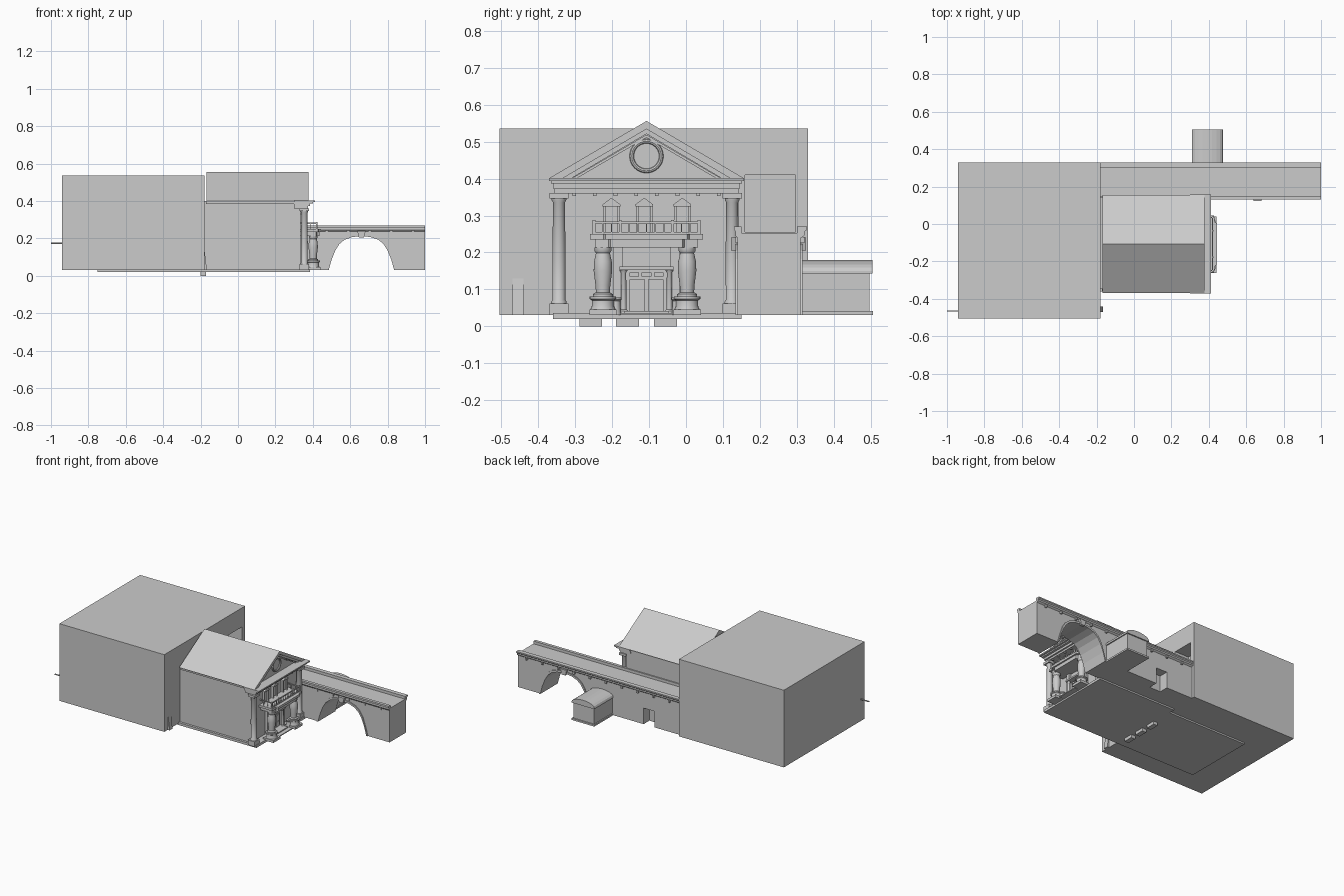
import bpy, bmesh, math
from mathutils import Vector

if "Cube" in bpy.data.objects:
    bpy.data.objects.remove(bpy.data.objects["Cube"])


def prism(name, pts, axis, a, b):
    """Extrude a 2D outline along an axis: x uses (y,z), y uses (x,z), z uses (x,y)."""
    def co(p, t):
        return {'x': (t, p[0], p[1]), 'y': (p[0], t, p[1]), 'z': (p[0], p[1], t)}[axis]
    bm = bmesh.new()
    lo = [bm.verts.new(co(p, a)) for p in pts]
    hi = [bm.verts.new(co(p, b)) for p in pts]
    bm.faces.new(lo)
    bm.faces.new(hi)
    n = len(pts)
    for i in range(n):
        bm.faces.new((lo[i], lo[(i + 1) % n], hi[(i + 1) % n], hi[i]))
    bmesh.ops.recalc_face_normals(bm, faces=bm.faces)
    me = bpy.data.meshes.new(name)
    bm.to_mesh(me)
    bm.free()
    ob = bpy.data.objects.new(name, me)
    bpy.context.collection.objects.link(ob)
    return ob


def box(name, x0, x1, y0, y1, z0, z1):
    return prism(name, [(x0, y0), (x1, y0), (x1, y1), (x0, y1)], 'z', z0, z1)


def smooth(ob):
    bpy.ops.object.select_all(action='DESELECT')
    ob.select_set(True)
    bpy.context.view_layer.objects.active = ob
    bpy.ops.object.shade_smooth_by_angle(angle=math.radians(35))


def lathe(name, x, y, prof, n=20):
    """Turn a (radius, z) profile around a vertical axis."""
    bm = bmesh.new()
    rings = [[bm.verts.new((x + r * math.cos(2 * math.pi * i / n),
                            y + r * math.sin(2 * math.pi * i / n), z)) for i in range(n)]
             for r, z in prof]
    for p, q in zip(rings, rings[1:]):
        for i in range(n):
            bm.faces.new((p[i], p[(i + 1) % n], q[(i + 1) % n], q[i]))
    bm.faces.new(rings[0])
    bm.faces.new(rings[-1])
    bmesh.ops.recalc_face_normals(bm, faces=bm.faces)
    me = bpy.data.meshes.new(name)
    bm.to_mesh(me)
    bm.free()
    ob = bpy.data.objects.new(name, me)
    bpy.context.collection.objects.link(ob)
    smooth(ob)
    return ob


def cut(ob, cutter):
    m = ob.modifiers.new("opening", 'BOOLEAN')
    m.operation = 'DIFFERENCE'
    m.solver = 'EXACT'
    m.object = cutter
    cutter.hide_render = True
    cutter.hide_set(True)


MID = -0.107  # centre line of the temple front

# Main hall block with the opening above the bridge deck
hall = box("main_hall", -.94, -.18, -.505, .33, .03, .535)
cut(hall, box("hall_opening_cutter", -.28, -.15, .16, .297, .255, .41))
box("hall_floor_plate", -.75, -.17, -.36, .11, .02, .032)
for y in (-.258, -.158, -.055):
    box("floor_block", -.2, -.17, y - .031, y + .031, 0, .032)
rod = lathe("wall_rod", 0, 0, [(.004, 0), (.004, .07)], 10)
rod.location, rod.rotation_euler = (-1, -.465, .173), (0, math.pi / 2, 0)
prism("corner_wedge", [(-.18, .03), (-.166, .03), (-.178, .13)], 'y', -.47, -.44)

# Temple body, eaves and roof
box("temple_body", -.18, .335, -.345, .142, .03, .4)
box("temple_base", -.18, .385, -.36, .15, .02, .036)
box("side_eaves", -.17, .34, -.358, .145, .385, .4)
prism("temple_roof", [(-.365, .4), (.153, .4), (MID, .548)], 'x', -.168, .35)


def chevron(name, half, top, drop, x1):
    b = .402
    k = half - drop * half / (top - b)
    prism(name, [(MID - half, b), (MID, top), (MID + half, b), (MID + k, b),
                 (MID, top - drop), (MID - k, b)], 'x', -.168 if x1 > .37 else .335, x1)


# Raking mouldings of the pediment
chevron("raking_cornice", .262, .556, .022, .378)
chevron("raking_inner_mould", .225, .535, .014, .367)
chevron("raking_thin_mould", .2, .519, .008, .36)

# Round window in the pediment
bpy.ops.mesh.primitive_torus_add(major_radius=.04, minor_radius=.006, major_segments=32,
                                 minor_segments=8, location=(.354, MID, .461),
                                 rotation=(0, math.pi / 2, 0))
ring = bpy.context.object
ring.name = "round_window_frame"
smooth(ring)

# Stepped entablature
for z0, z1, x1, e in ((.36, .372, .375, .25), (.372, .386, .385, .252),
                      (.386, .394, .4, .258), (.394, .402, .412, .264)):
    box("entablature", .3, x1, MID - e, MID + e, z0, z1)
for i in range(8):
    y = MID - .196 + i * .056
    box("entablature_peg", .36, .37, y - .005, y + .005, .353, .362)

# Corner columns
for y in (-.344, .125):
    lathe("corner_column", .355, y, [(.021, .06), (.021, .066), (.017, .072), (.018, .18),
                                     (.016, .335), (.02, .342), (.02, .347)])
    box("column_base", .33, .38, y - .026, y + .026, .03, .062)
    box("column_capital", .33, .38, y - .026, y + .026, .346, .361)

# Upper windows with small hoods
for y in (-.202, -.113, -.01):
    box("upper_window", .33, .342, y - .016, y + .016, .255, .325)
    for s in (-1, 1):
        box("window_jamb", .33, .35, y + s * .019 - .003, y + s * .019 + .003, .25, .325)
    prism("window_hood", [(y - .024, .325), (y + .024, .325), (y + .024, .33),
                          (y, .348), (y - .024, .33)], 'x', .33, .355)


def plan(h, x1, c):
    return [(.33, MID - h - .006), (x1 - .017, MID - h - .006), (x1 - .012, MID - h + c),
            (x1, MID - h + c + .006), (x1, MID + h - c - .006), (x1 - .012, MID + h - c),
            (x1 - .017, MID + h + .006), (.33, MID + h + .006)]


# Balcony slabs and railing
prism("balcony_slab", plan(.147, .445, .03), 'z', .235, .25)
prism("balcony_beam", plan(.133, .435, .03), 'z', .213, .235)
YL, YR, XF = MID - .142, MID + .142, .42
box("hand_rail", XF - .003, XF + .003, YL, YR, .278, .284)
box("foot_rail", XF - .003, XF + .003, YL, YR, .25, .255)
for y in (YL, YR):
    box("side_hand_rail", .335, XF, y - .003, y + .003, .278, .284)
    for x in (.36, .39):
        box("side_baluster", x - .0015, x + .0015, y - .0015, y + .0015, .25, .28)
for i in range(13):
    y = YL + (YR - YL) * i / 12
    w = .004 if i in (0, 3, 9, 12) else .0015
    box("baluster", XF - w, XF + w, y - w, y + w, .25, .288 if w > .002 else .28)

# Bulging porch columns on pedestals
for y in (MID - .118, MID + .11):
    lathe("porch_column", .402, y, [(.027, .08), (.027, .087), (.019, .092), (.02, .11),
                                    (.025, .15), (.024, .175), (.019, .198), (.023, .204),
                                    (.023, .214)], 24)
    lathe("porch_column_foot", .402, y, [(.034, .045), (.03, .055), (.03, .07), (.036, .074),
                                         (.036, .081)], 24)
    box("porch_pedestal", .365, .44, y - .037, y + .037, .03, .046)

# Door surround, leaves, panels and steps
for s in (-1, 1):
    box("porch_wall", .33, .35, *sorted((MID + s * .064, MID + s * .09)), .03, .215)
    lathe("door_column", .355, MID + s * .062, [(.012, .03), (.012, .042), (.008, .046),
                                                (.007, .145), (.011, .152)], 12)
    lathe("step_post", .385, MID + s * .085, [(.018, .03), (.016, .04), (.014, .068),
                                              (.018, .072), (.018, .078)], 16)
    y0, y1 = sorted((MID + s * .004, MID + s * .046))
    box("door_leaf", .33, .343, y0, y1, .04, .127)
    for z0, z1 in ((.046, .078), (.086, .122)):
        box("door_panel", .34, .347, y0 + .008, y1 - .008, z0, z1)
for i in (-1, 0, 1):
    box("transom_pane", .33, .345, MID + i * .033 - .013, MID + i * .033 + .013, .135, .146)
box("door_lintel", .33, .37, MID - .073, MID + .073, .152, .162)
box("lower_step", .33, .42, MID - .07, MID + .07, .03, .036)
box("upper_step", .33, .395, MID - .06, MID + .06, .036, .042)

# Bridge: outline with an arch symmetrical about CX
CX = .66
half = [(.175, .03), (.16, .085), (.14, .135), (.118, .17), (.09, .193), (.05, .207), (0, .213)]
arch = [(CX - d, z) for d, z in half] + [(CX + d, z) for d, z in half[-2::-1]]
bridge = prism("bridge", [(-.18, .03)] + arch + [(1, .03), (1, .252), (-.18, .252)], 'y', .14, .31)
cut(bridge, box("bridge_door_cutter", .01, .09, .25, .35, .02, .135))

# Arch trim, keystones, parapets and brackets on both sides
rim = [(CX + (x - CX) * 1.05, z + .012 * (z > .1)) for x, z in arch]
for y0, y1, k0, k1 in ((.134, .142, .122, .142), (.308, .316, .308, .325)):
    prism("arch_trim", arch + rim[::-1], 'y', y0, y1)
    prism("keystone", [(CX - .014, .205), (CX + .014, .205), (CX + .022, .24), (CX - .022, .24)],
          'y', k0, k1)
for ya, yb, out in ((.14, .15, -.01), (.31, .3, .018)):
    prism("parapet", [(ya, .238), (ya + out * .6, .246), (ya + out * .6, .256), (ya + out, .262),
                      (ya + out, .27), (yb, .27), (yb, .238)], 'x', -.18, 1)
    for i in range(10):
        x = -.1 + i * .115
        y0, y1 = sorted((ya, ya + out * .6))
        box("bracket", x - .006, x + .006, y0, y1, .226, .242)

# Small annex behind the bridge with a shallow curved roof
box("annex_walls", .317, .468, .3, .497, .035, .15)
box("annex_plinth", .31, .475, .3, .506, .03, .041)
top = [(.3925 + .0825 * math.cos(math.pi * i / 10),
        .15 + .03 * math.sin(math.pi * i / 10)) for i in range(11)]
prism("annex_roof", [(.31, .143), (.475, .143)] + top, 'y', .3, .505)
